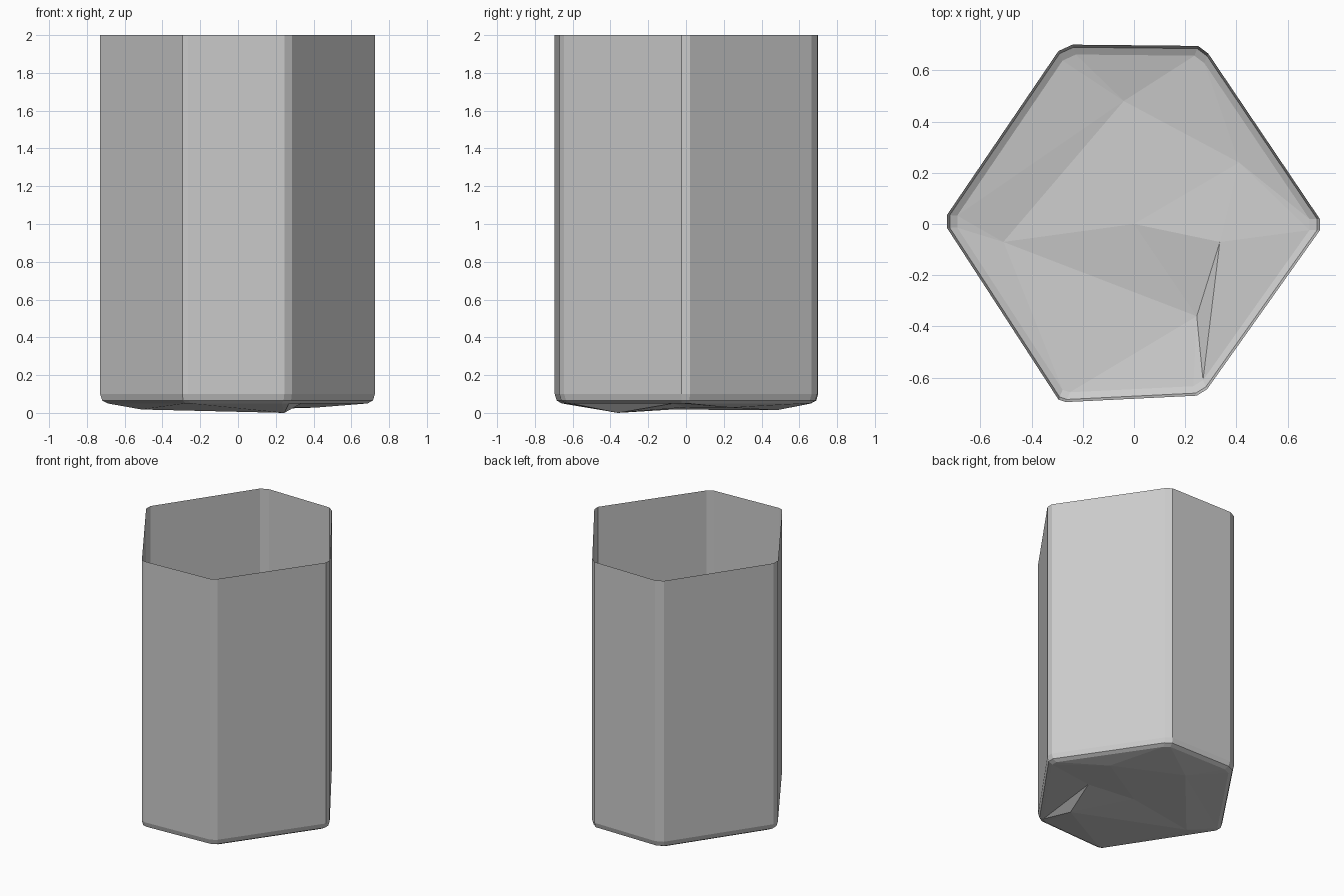
import bpy
import bmesh

if "Cube" in bpy.data.objects:
    bpy.data.objects.remove(bpy.data.objects["Cube"], do_unlink=True)

# Single flat colour
grey = bpy.data.materials.new("plain grey")
grey.use_nodes = True
colour = (0.6, 0.6, 0.6, 1)
grey.diffuse_color = colour
grey.node_tree.nodes["Principled BSDF"].inputs["Base Color"].default_value = colour

# Hexagonal outline with clipped corners, counter-clockwise
outline = [(0.725, -0.025), (0.725, 0.02), (0.29, 0.665), (0.25, 0.695),
           (-0.24, 0.70), (-0.295, 0.675), (-0.73, 0.035), (-0.73, -0.015),
           (-0.295, -0.685), (-0.265, -0.695), (0.245, -0.67), (0.285, -0.645)]
count = len(outline)

# Rings from the open rim down to the rounded lower edge: scale, height
levels = [(1, 2), (1, 0.1), (0.985, 0.065), (0.945, 0.05)]

bm = bmesh.new()
rings = [[bm.verts.new((x * s, y * s, z)) for x, y in outline] for s, z in levels]

# Thin walls and rounded lower edge
for upper, lower in zip(rings, rings[1:]):
    for i in range(count):
        j = (i + 1) % count
        bm.faces.new((upper[i], lower[i], lower[j], upper[j]))

# Rough faceted floor: each low point fans out to its stretch of the rim
floor = [((0.41, 0.24, 0.028), 0, 3),
         ((-0.04, 0.48, 0.014), 3, 6),
         ((-0.51, -0.07, 0.018), 6, 9),
         ((0.245, -0.36, 0.0), 9, 11),
         ((0.335, -0.07, 0.05), 11, 12)]
edge = rings[-1]
points = [bm.verts.new(co) for co, first, last in floor]
centre = bm.verts.new((0, 0, 0.03))
for k, (co, first, last) in enumerate(floor):
    here, following = points[k], points[(k + 1) % len(points)]
    for i in range(first, last):
        bm.faces.new((here, edge[(i + 1) % count], edge[i]))
    bm.faces.new((here, following, edge[last % count]))
    bm.faces.new((centre, following, here))

mesh = bpy.data.meshes.new("hexagonal_cup")
bm.to_mesh(mesh)
bm.free()
mesh.materials.append(grey)
cup = bpy.data.objects.new("hexagonal_cup", mesh)
bpy.context.collection.objects.link(cup)
